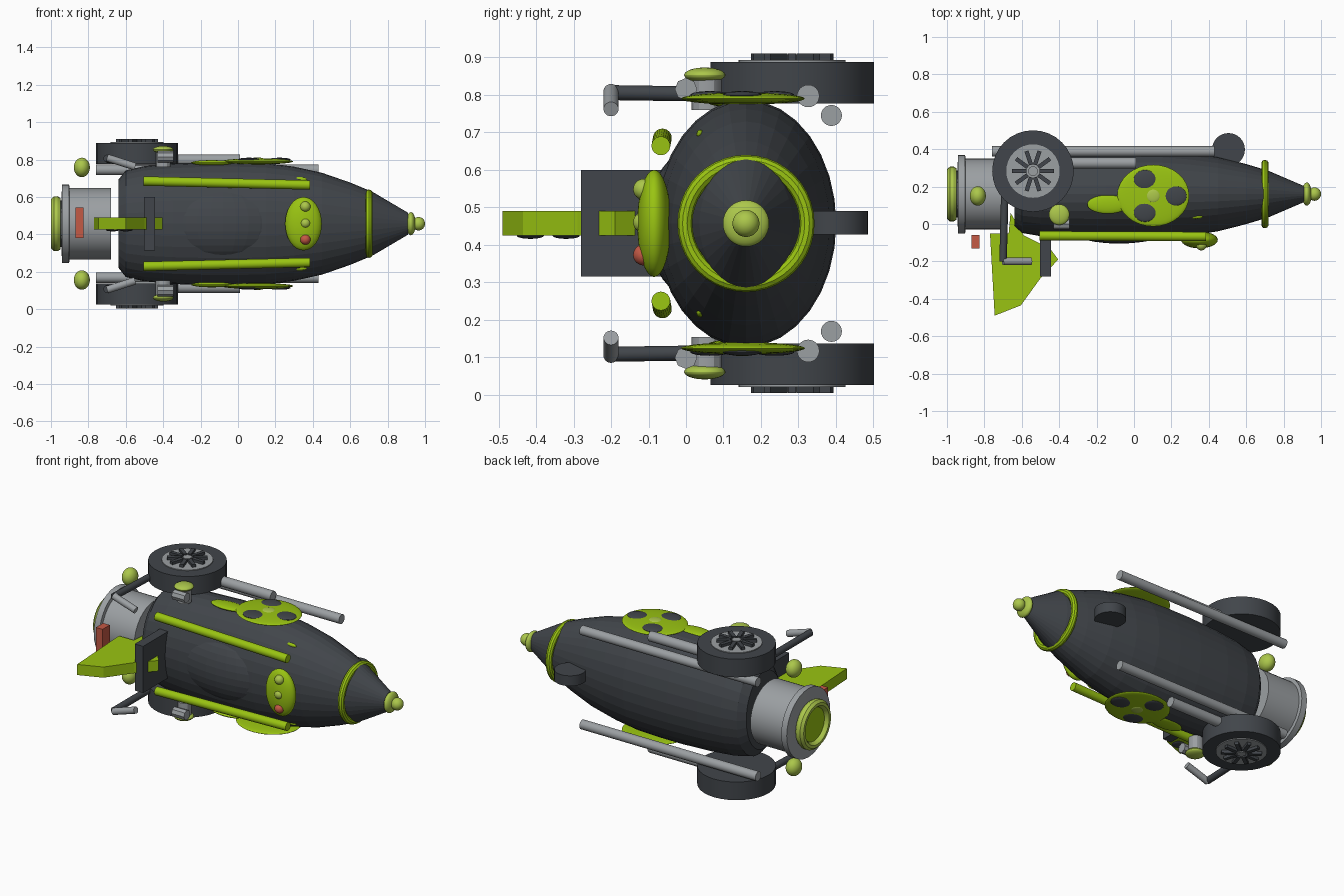
import bpy
import bmesh
from math import cos, sin, pi, tau
from mathutils import Vector

cube = bpy.data.objects.get("Cube")
if cube:
    bpy.data.objects.remove(cube, do_unlink=True)


def material(name, rgb):
    m = bpy.data.materials.new(name)
    m.use_nodes = True
    m.diffuse_color = (*rgb, 1)
    m.node_tree.nodes["Principled BSDF"].inputs["Base Color"].default_value = (*rgb, 1)
    return m


DARK = material("charcoal", (0.053, 0.06, 0.069))
GREY = material("steel grey", (0.33, 0.35, 0.365))
LIME = material("lime", (0.32, 0.55, 0.006))
PALE = material("pale green", (0.41, 0.57, 0.07))
RED = material("red", (0.55, 0.1, 0.06))

AY, AZ = 0.16, 0.457  # long axis of the craft


def finish(name, bm, mat, smooth=False):
    bmesh.ops.recalc_face_normals(bm, faces=bm.faces)
    me = bpy.data.meshes.new(name)
    bm.to_mesh(me)
    bm.free()
    me.materials.append(mat)
    ob = bpy.data.objects.new(name, me)
    bpy.context.collection.objects.link(ob)
    if smooth:
        bpy.ops.object.select_all(action='DESELECT')
        ob.select_set(True)
        bpy.context.view_layer.objects.active = ob
        bpy.ops.object.shade_smooth_by_angle()
    return ob


def lathe(name, profile, mat, flat=1.0, sides=32, smooth=False):
    """Revolve (x, radius) points about the long axis; flat squashes y."""
    bm = bmesh.new()
    rings = [[bm.verts.new((x, AY + r * flat * cos(tau * i / sides), AZ + r * sin(tau * i / sides)))
              for i in range(sides)] for x, r in profile]
    for a, b in zip(rings, rings[1:]):
        for i in range(sides):
            j = (i + 1) % sides
            bm.faces.new((a[i], a[j], b[j], b[i]))
    bm.faces.new(rings[0])
    bm.faces.new(rings[-1])
    return finish(name, bm, mat, smooth)


def ellipsoid(name, centre, semi, mat, smooth=True):
    bm = bmesh.new()
    bmesh.ops.create_uvsphere(bm, u_segments=32, v_segments=16, radius=1)
    bmesh.ops.scale(bm, vec=semi, verts=bm.verts)
    bmesh.ops.translate(bm, vec=centre, verts=bm.verts)
    return finish(name, bm, mat, smooth)


def rod(name, a, b, r, mat, sides=24):
    a, b = Vector(a), Vector(b)
    bm = bmesh.new()
    bmesh.ops.create_cone(bm, cap_ends=True, segments=sides, radius1=r, radius2=r, depth=(b - a).length)
    bmesh.ops.rotate(bm, matrix=(b - a).to_track_quat('Z', 'Y').to_matrix(), verts=bm.verts)
    bmesh.ops.translate(bm, vec=(a + b) / 2, verts=bm.verts)
    return finish(name, bm, mat, True)


def prism(name, outline, z0, z1, mat):
    bm = bmesh.new()
    face = bm.faces.new([bm.verts.new((x, y, z0)) for x, y in outline])
    top = bmesh.ops.extrude_face_region(bm, geom=[face])["geom"]
    bmesh.ops.translate(bm, vec=(0, 0, z1 - z0), verts=[v for v in top if isinstance(v, bmesh.types.BMVert)])
    return finish(name, bm, mat)


def box(name, x0, x1, y0, y1, z0, z1, mat):
    return prism(name, [(x0, y0), (x1, y0), (x1, y1), (x0, y1)], z0, z1, mat)


# Hull and canopy
lathe("hull", [(-0.64, 0.235), (-0.6, 0.285), (-0.5, 0.308), (-0.35, 0.322), (-0.15, 0.33), (0.0, 0.33),
               (0.15, 0.325), (0.3, 0.305), (0.45, 0.272), (0.6, 0.22), (0.72, 0.17), (0.91, 0.058)], DARK, 0.73)
ellipsoid("canopy", (-0.08, 0.04, AZ), (0.36, 0.145, 0.21), DARK, False)

# Nose ring and tip
bm = bmesh.new()
ring_sides, tube_sides = 40, 10
loops = []
for i in range(ring_sides):
    t = tau * i / ring_sides
    loop = []
    for j in range(tube_sides):
        u = tau * j / tube_sides
        r = 0.163 + 0.02 * cos(u)
        loop.append(bm.verts.new((0.7 + 0.02 * sin(u), AY + r * cos(t), AZ + r * sin(t))))
    loops.append(loop)
for i in range(ring_sides):
    a, b = loops[i], loops[(i + 1) % ring_sides]
    for j in range(tube_sides):
        k = (j + 1) % tube_sides
        bm.faces.new((a[j], a[k], b[k], b[j]))
finish("nose_ring", bm, LIME, True)
ellipsoid("nose_collar", (0.924, AY, AZ), (0.026, 0.062, 0.062), PALE)
ellipsoid("nose_tip", (0.965, AY, AZ), (0.035, 0.036, 0.036), PALE)

# Rear engine
lathe("engine_drum", [(-0.945, 0.13), (-0.94, 0.21), (-0.903, 0.21), (-0.9, 0.19), (-0.68, 0.19)], GREY, smooth=True)
lathe("engine_neck", [(-0.955, 0.125), (-0.94, 0.125)], DARK)
lathe("engine_nozzle", [(-0.95, 0.138), (-0.965, 0.147), (-0.985, 0.146), (-1.0, 0.132), (-1.0, 0.115),
                        (-0.988, 0.105), (-0.975, 0.1)], PALE, smooth=True)
lathe("nozzle_core", [(-0.978, 0.1), (-0.977, 0.09)], LIME)
box("tail_light", -0.87, -0.825, -0.13, -0.06, 0.38, 0.545, RED)

# Tail fin, cross plate and belly wheel
prism("tail_fin", [(-0.77, -0.05), (-0.745, -0.49), (-0.605, -0.435), (-0.5, -0.29), (-0.405, -0.19),
                   (-0.45, -0.13), (-0.59, -0.06), (-0.66, 0.06), (-0.67, -0.05)], 0.425, 0.49, LIME)
for i, (x, y) in enumerate([(-0.67, -0.415), (-0.6, -0.32)]):
    ellipsoid(f"fin_spot_{i}", (x, y, 0.424), (0.036, 0.036, 0.008), DARK)
box("cross_plate", -0.502, -0.445, -0.28, 0.02, 0.315, 0.6, DARK)
rod("belly_wheel", (0.505, 0.398, 0.427), (0.505, 0.398, 0.49), 0.088, DARK, 32)

# Front light panel
ellipsoid("light_panel", (0.35, -0.085, AZ), (0.098, 0.045, 0.143), LIME)
for name, z, mat in (("upper", 0.548, PALE), ("middle", 0.46, PALE), ("lower", 0.373, RED)):
    ellipsoid(f"lamp_{name}", (0.36, -0.113, z), (0.028, 0.028, 0.028), mat)

# Paired parts on both flanks
for side, s in (("left", 1), ("right", -1)):
    def P(x, y, z):
        return (x, y, AZ + s * (z - AZ))

    # Wheel with spoked hub
    wx, wy = -0.54, 0.283
    rod(f"{side}_tyre", P(wx, wy, 0.777), P(wx, wy, 0.888), 0.218, DARK, 32)
    rod(f"{side}_hub", P(wx, wy, 0.88), P(wx, wy, 0.893), 0.143, GREY, 32)
    rod(f"{side}_hub_cap", P(wx, wy, 0.89), P(wx, wy, 0.908), 0.026, GREY, 16)
    for i in range(10):
        t = tau * i / 10
        c, n = Vector((cos(t), sin(t))), Vector((-sin(t), cos(t))) * 0.011
        o = Vector((wx, wy))
        corners = [o + c * 0.035 - n, o + c * 0.112 - n, o + c * 0.112 + n, o + c * 0.035 + n]
        prism(f"{side}_spoke_{i}", corners, P(0, 0, 0.888)[2], P(0, 0, 0.91)[2], DARK)

    # Exhaust pipes
    rod(f"{side}_long_pipe", P(-0.76, 0.388, 0.745), P(0.43, 0.388, 0.745), 0.028, GREY)
    rod(f"{side}_short_pipe", P(-0.6, 0.326, 0.797), P(0.01, 0.326, 0.797), 0.03, GREY)

    # Bent steering strut
    rod(f"{side}_strut", P(-0.69, 0.2, 0.8), P(-0.7, -0.2, 0.806), 0.02, DARK)
    rod(f"{side}_grip", P(-0.7, -0.2, 0.81), P(-0.55, -0.2, 0.762), 0.02, GREY)

    # Capped post and knob
    rod(f"{side}_post", P(-0.4, 0.055, 0.76), P(-0.4, 0.055, 0.845), 0.04, GREY, 12)
    rod(f"{side}_knob", P(-0.43, 0.0, 0.815), P(-0.345, 0.0, 0.815), 0.03, GREY, 8)
    ellipsoid(f"{side}_post_cap", P(-0.4, 0.05, 0.853), (0.055, 0.055, 0.02), PALE)

    # Flank rail, engine ball and small accent
    rod(f"{side}_rail", P(-0.505, -0.063, 0.685), P(0.385, -0.067, 0.664), 0.025, LIME)
    ellipsoid(f"{side}_engine_ball", P(-0.835, 0.15, 0.758), (0.043, 0.052, 0.052), PALE)
    ellipsoid(f"{side}_accent", P(0.33, 0.038, 0.695), (0.038, 0.01, 0.012), LIME)

    # Round flank plate with three dark ports
    ellipsoid(f"{side}_flank_plate", P(0.103, 0.152, 0.79), (0.192, 0.165, 0.016), LIME)
    ellipsoid(f"{side}_flank_tab", P(-0.14, 0.105, 0.783), (0.11, 0.05, 0.014), LIME)
    ellipsoid(f"{side}_flank_boss", P(0.103, 0.15, 0.803), (0.036, 0.036, 0.008), PALE)
    for i in range(3):
        t = tau * i / 3
        ellipsoid(f"{side}_port_{i}", P(0.113 + 0.108 * cos(t), 0.15 + 0.1 * sin(t), 0.8),
                  (0.06, 0.052, 0.01), DARK)
